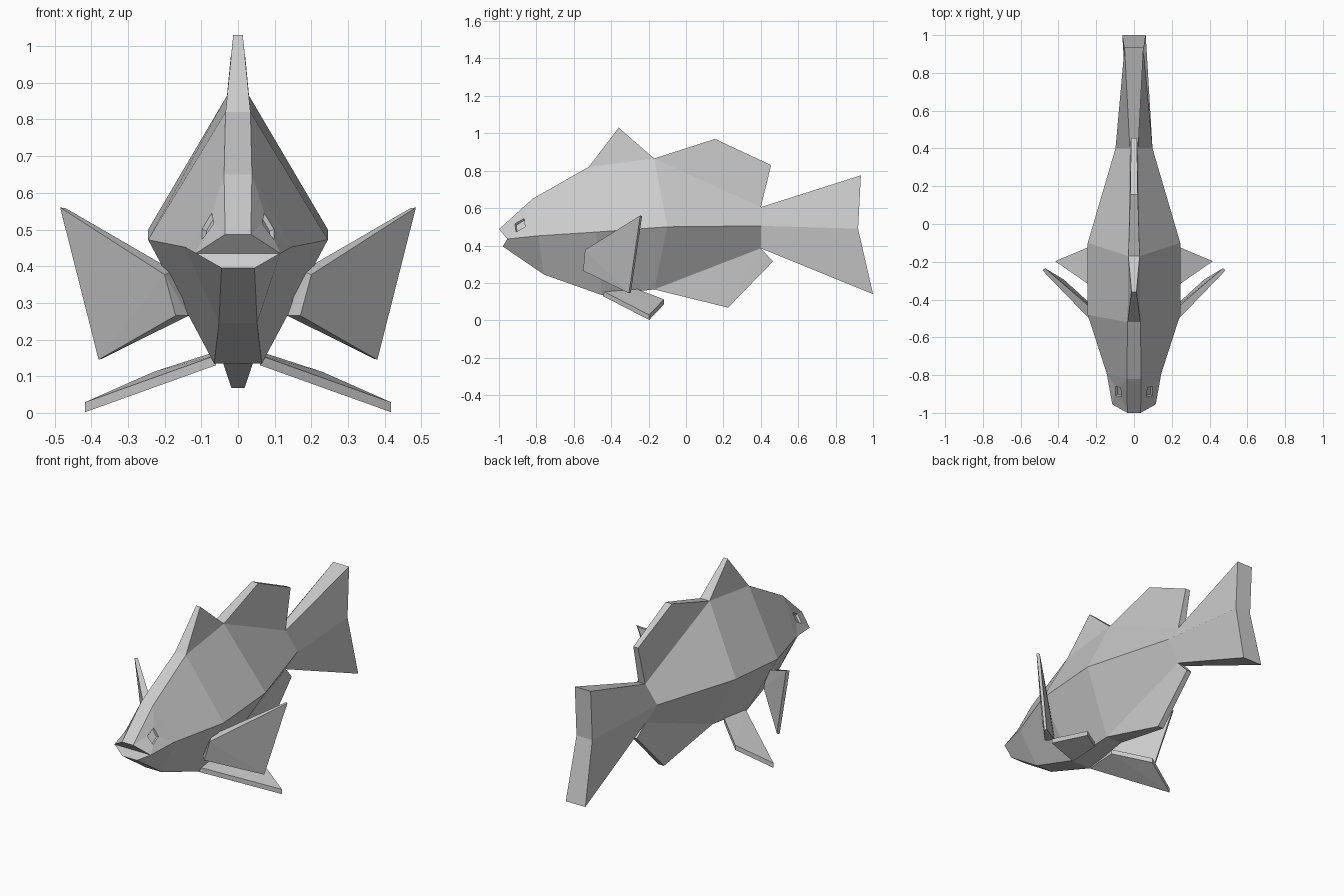
import bpy, bmesh
from mathutils import Vector

if "Cube" in bpy.data.objects:
    bpy.data.objects.remove(bpy.data.objects["Cube"])


def finish(bm, name):
    bmesh.ops.recalc_face_normals(bm, faces=bm.faces[:])
    mesh = bpy.data.meshes.new(name)
    bm.to_mesh(mesh)
    bm.free()
    ob = bpy.data.objects.new(name, mesh)
    bpy.context.collection.objects.link(ob)
    return ob


def hull(name, points, mirror=False):
    bm = bmesh.new()
    for p in points:
        bm.verts.new(p)
    bmesh.ops.convex_hull(bm, input=bm.verts[:])
    ob = finish(bm, name)
    if mirror:
        ob.modifiers.new("mirror", 'MIRROR')
    return ob


def centre_fin(name, profile):
    # profile points are (y, z, half width)
    return hull(name, [(s * w, y, z) for y, z, w in profile for s in (-1, 1)])


# Body and tail: stations of top, middle and bottom points (y, z, half width)
stations = [
    [(-1.0, .487, .035), (-.955, .435, .115), (-.98, .395, .045)],
    [(-.82, .65, .038), (-.79, .452, .145), (-.76, .245, .052)],
    [(-.52, .82, .034), (-.48, .472, .245), (-.45, .135, .065)],
    [(-.17, .865, .03), (-.10, .50, .245), (-.17, .165, .05)],
    [(.40, .605, .022), (.40, .505, .098), (.40, .385, .025)],
    [(.935, .775, .05), (.92, .49, .05), (1.0, .14, .062)],
]
bm = bmesh.new()
rings = []
for top, mid, bot in stations:
    ring = [(top, 1), (mid, 1), (bot, 1), (bot, -1), (mid, -1), (top, -1)]
    rings.append([bm.verts.new((s * w, y, z)) for (y, z, w), s in ring])
for a, b in zip(rings, rings[1:]):
    for i in range(6):
        j = (i + 1) % 6
        bm.faces.new((a[i], a[j], b[j], b[i]))
# Open mouth notch and tail end
for r in (rings[0], rings[-1]):
    bm.faces.new((r[0], r[1], r[4], r[5]))
    bm.faces.new((r[1], r[2], r[3], r[4]))
bmesh.ops.recalc_face_normals(bm, faces=bm.faces[:])

# Eye sockets set into the upper head faces
eye_uv = [(.40, .33), (.68, .35), (.65, .63), (.35, .70)]
a, b = rings[0], rings[1]
for t, m in ((0, 1), (5, 4)):
    face = next(f for f in bm.faces if set(f.verts) == {a[t], a[m], b[t], b[m]})
    spots = [a[t].co.lerp(b[t].co, u).lerp(a[m].co.lerp(b[m].co, u), v)
             for u, v in eye_uv]
    bmesh.ops.inset_individual(bm, faces=[face], thickness=.02)
    corners = [a[t].co, b[t].co, b[m].co, a[m].co]
    for vert in face.verts:
        k = min(range(4), key=lambda i: (corners[i] - vert.co).length)
        vert.co = spots[k]
    face.normal_update()
    bmesh.ops.inset_individual(bm, faces=[face], thickness=.005, depth=-.012)
finish(bm, "body")

# Fins on the centre line
centre_fin("front_dorsal_fin", [(-.52, .82, .034), (-.36, 1.03, .013), (-.17, .865, .03)])
centre_fin("rear_dorsal_fin", [(-.17, .865, .03), (.155, .97, .02),
                               (.455, .83, .015), (.40, .605, .022)])
centre_fin("anal_fin", [(-.17, .165, .05), (.225, .068, .018),
                        (.465, .315, .015), (.40, .385, .025)])

# Side fins
hull("pectoral_fins", [
    (.20, -.54, .377), (.17, -.55, .265), (.485, -.245, .56), (.38, -.305, .145),
    (.175, -.49, .387), (.135, -.51, .265), (.47, -.235, .558), (.37, -.295, .148),
], mirror=True)
pelvic = [(.06, -.445, .13), (.417, -.197, .002), (.23, -.118, .085), (.06, -.26, .14)]
hull("pelvic_fins", [(x, y, z + h) for x, y, z in pelvic for h in (0, .027)], mirror=True)
